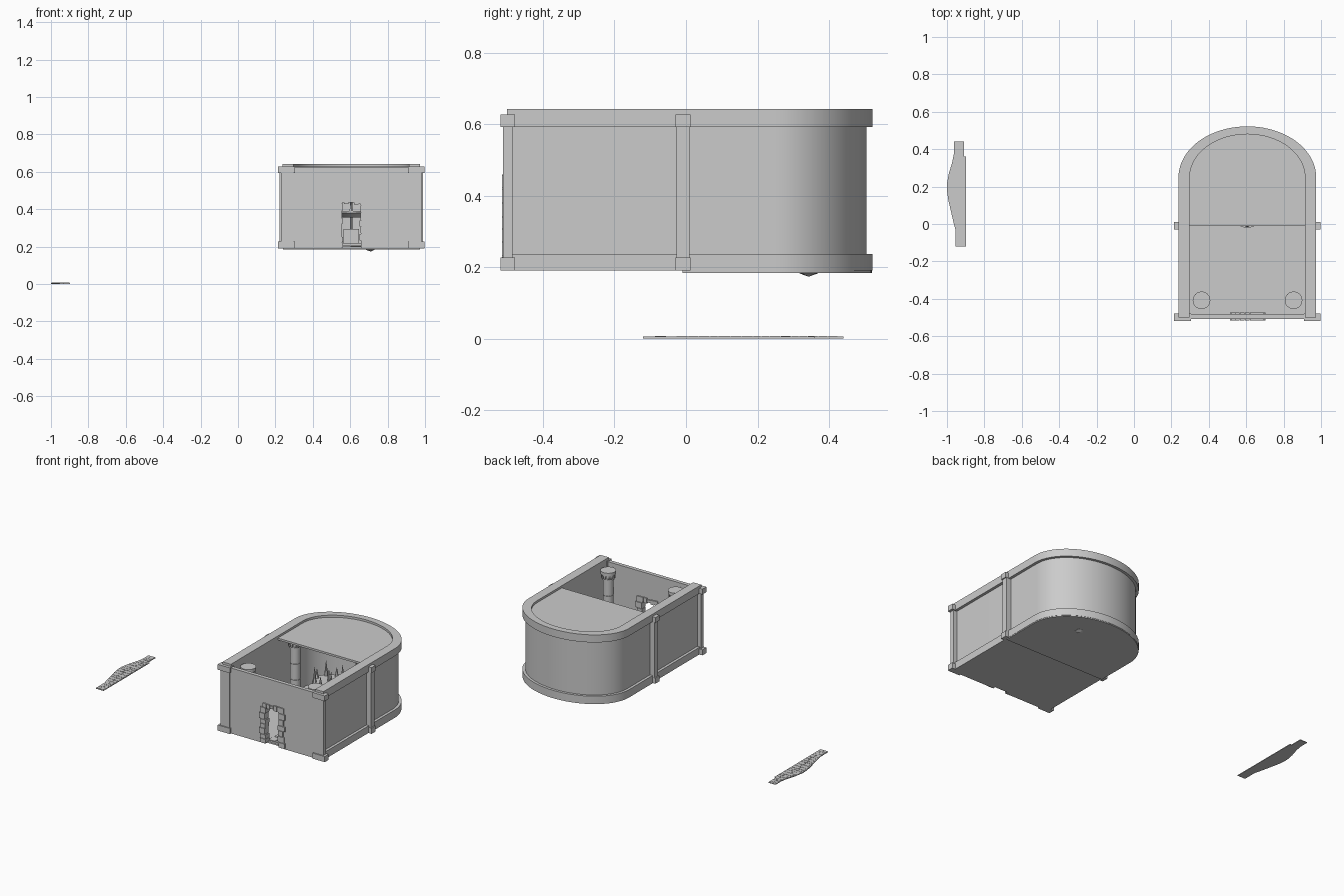
import bpy, bmesh, math, random
from mathutils import Matrix

if "Cube" in bpy.data.objects:
    bpy.data.objects.remove(bpy.data.objects["Cube"])

random.seed(4)
CX = 0.606          # centre line of the building
YC = 0.25           # where the rounded back begins


def finish(name, bm, smooth=False):
    bmesh.ops.recalc_face_normals(bm, faces=bm.faces)
    me = bpy.data.meshes.new(name)
    bm.to_mesh(me)
    bm.free()
    ob = bpy.data.objects.new(name, me)
    bpy.context.collection.objects.link(ob)
    if smooth:
        bpy.ops.object.select_all(action='DESELECT')
        ob.select_set(True)
        bpy.context.view_layer.objects.active = ob
        bpy.ops.object.shade_smooth_by_angle(angle=math.radians(30))
    return ob


def add_box(bm, x0, x1, y0, y1, z0, z1):
    m = Matrix.Translation(((x0+x1)/2, (y0+y1)/2, (z0+z1)/2)) @ Matrix.Diagonal((x1-x0, y1-y0, z1-z0, 1))
    bmesh.ops.create_cube(bm, size=1, matrix=m)


def add_cyl(bm, x, y, z0, z1, r0, r1, seg=24):
    bmesh.ops.create_cone(bm, cap_ends=True, segments=seg, radius1=r0, radius2=r1, depth=z1-z0,
                          matrix=Matrix.Translation((x, y, (z0+z1)/2)))


def boxes(name, items):
    bm = bmesh.new()
    for b in items:
        add_box(bm, *b)
    return finish(name, bm)


def u_line(a, b, y0, n=40):
    arc = [(CX - a*math.cos(math.pi*i/n), YC + b*math.sin(math.pi*i/n)) for i in range(n+1)]
    return [(CX-a, y0)] + arc + [(CX+a, y0)]


def u_ring(name, ao, bo, ai, bi, y0, z0, z1):
    # horseshoe band between an outer and an inner outline
    bm = bmesh.new()
    loops = [[bm.verts.new((x, y, z)) for x, y in u_line(a, b, y0)]
             for a, b, z in ((ao, bo, z0), (ao, bo, z1), (ai, bi, z1), (ai, bi, z0))]
    for k in range(4):
        p, q = loops[k], loops[(k+1) % 4]
        for i in range(len(p)-1):
            bm.faces.new((p[i], p[i+1], q[i+1], q[i]))
    for e in (0, -1):
        bm.faces.new([l[e] for l in loops])
    return finish(name, bm, True)


def slab(name, pts, z0, z1, smooth=False):
    bm = bmesh.new()
    f = bm.faces.new([bm.verts.new((x, y, z0)) for x, y in pts])
    r = bmesh.ops.extrude_face_region(bm, geom=[f])
    for v in r['geom']:
        if isinstance(v, bmesh.types.BMVert):
            v.co.z = z1
    return finish(name, bm, smooth)


# horseshoe walls with bottom and top bands
u_ring("side_and_back_wall", .350, .255, .312, .232, -.49, .20, .62)
u_ring("bottom_band", .368, .272, .312, .232, -.49, .19, .237)
u_ring("top_band", .368, .272, .308, .230, -.50, .592, .642)

# floors and the rear roof
slab("floor", u_line(.33, .245, -.49), .190, .200)
slab("rear_foundation", u_line(.366, .270, -.01), .184, .194, True)
slab("rear_roof", u_line(.33, .245, -.01), .615, .628)

# front wall around the doorway
boxes("front_wall", [(.29, .555, -.507, -.482, .19, .622),
                     (.657, .92, -.507, -.482, .19, .622),
                     (.555, .657, -.507, -.482, .435, .622)])

# corner posts and side pilasters with base and cap blocks
for tag, s in (("left", -1), ("right", 1)):
    def mx(a, b):
        return tuple(sorted((CX+s*a, CX+s*b)))
    boxes(tag + "_corner_post", [(*mx(.308, .376), -.512, -.485, .2, .61),
                                 (*mx(.302, .391), -.519, -.478, .19, .227),
                                 (*mx(.302, .391), -.519, -.478, .592, .627)])
    boxes(tag + "_pilaster", [(*mx(.33, .384), -.026, .010, .2, .61),
                              (*mx(.33, .391), -.030, .012, .19, .227),
                              (*mx(.33, .391), -.030, .012, .592, .627)])

# rough stone door frame
stones = []
for s in (-1, 1):
    z = .195
    while z < .43:
        h = random.uniform(.026, .042)
        a, b = CX+s*random.uniform(.044, .053), CX+s*random.uniform(.078, .097)
        stones.append((min(a, b), max(a, b), -.515, -.474, z, min(z+h-.003, .458)))
        z += h
for i in range(5):
    x = CX-.065+i*.026
    stones.append((x, x+.024, -.515, -.474, .425+random.uniform(0, .012), .452+random.uniform(0, .012)))
boxes("door_stones", stones)

# paved path from the door
tiles = []
for row in range(2):
    y = -.475
    while y < -.03:
        d = random.uniform(.022, .045)
        x0 = CX-.002 if row else CX-random.uniform(.045, .06)
        x1 = CX+.056 if row else CX-.004
        tiles.append((x0, x1, y, min(y+d-.003, -.015), .199, .203+random.uniform(0, .003)))
        y += d
boxes("paved_path", tiles)

# columns: front pair plus the pair under the roof
for i, (x, y) in enumerate([(sx, sy) for sy in (-.408, .083) for sx in (.361, .853)]):
    bm = bmesh.new()
    add_cyl(bm, x, y, .197, .225, .046, .046)
    add_cyl(bm, x, y, .225, .24, .046, .034)
    for z0, z1 in ((.24, .345), (.348, .45), (.453, .555)):
        add_cyl(bm, x, y, z0, z1, .033, .032)
    add_cyl(bm, x, y, .24, .555, .029, .029)
    add_cyl(bm, x, y, .55, .562, .036, .036)
    add_cyl(bm, x, y, .562, .59, .033, .044)
    add_cyl(bm, x, y, .59, .61, .047, .047)
    finish("column_%d" % (i+1), bm, True)
    # ribs round the capital
    bm = bmesh.new()
    for k in range(12):
        t = k*math.tau/12
        bmesh.ops.create_cube(bm, size=1, matrix=Matrix.Translation((x, y, .576)) @ Matrix.Rotation(t, 4, 'Z')
                              @ Matrix.Translation((.039, 0, 0)) @ Matrix.Diagonal((.009, .009, .028, 1)))
    finish("column_ribs_%d" % (i+1), bm)

# stepped altar with a pole, and a spiked bowl above it
boxes("altar", [(CX-.06, CX+.06, .03, .13, .199, .22), (CX-.042, CX+.042, .04, .12, .22, .293)])
bm = bmesh.new()
add_cyl(bm, CX, .08, .293, .46, .006, .006, 8)
finish("altar_pole", bm)
bm = bmesh.new()
add_cyl(bm, CX, .08, .355, .38, .06, .095)
add_cyl(bm, CX, .08, .38, .39, .10, .10)
finish("bowl", bm, True)
bm = bmesh.new()
for k in range(8):
    t = k*math.tau/8
    add_cyl(bm, CX+.085*math.cos(t), .08+.085*math.sin(t), .39, .45+.04*(k % 2), .012, .001, 6)
finish("bowl_spikes", bm)

# rock poking through the rear floor
bm = bmesh.new()
bmesh.ops.create_icosphere(bm, subdivisions=1, radius=1,
                           matrix=Matrix.Translation((.71, .343, .19)) @ Matrix.Diagonal((.028, .03, .017, 1)))
finish("floor_rock", bm)

# flat bridge panel lying apart from the building, with raised stones
left = [(-.955, -.12), (-.955, -.03), (-.963, .0), (-.977, .06), (-.993, .13), (-1, .18), (-1, .215),
        (-.990, .27), (-.972, .33), (-.962, .38), (-.962, .44)]
right = [(-.91, .44), (-.91, .36), (-.898, .36), (-.898, -.12)]
slab("bridge_panel", left + right, .001, .0055)


def left_edge(y):
    for (x0, y0), (x1, y1) in zip(left, left[1:]):
        if y0 <= y <= y1:
            return x0 + (x1-x0)*(y-y0)/(y1-y0)
    return -.955


tiles = []
y = -.115
while y < .41:
    d = random.uniform(.022, .036)
    e = max(left_edge(y), left_edge(y+d)) + .003
    r = -.901 if y+d < .358 else -.913
    m = e + (r-e)*random.uniform(.4, .6)
    for a, b in ((e, m-.0015), (m+.0015, r)):
        tiles.append((a, b, y, min(y+d-.003, .437), .004, .0062+random.uniform(0, .001)))
    y += d
boxes("bridge_stones", tiles)
